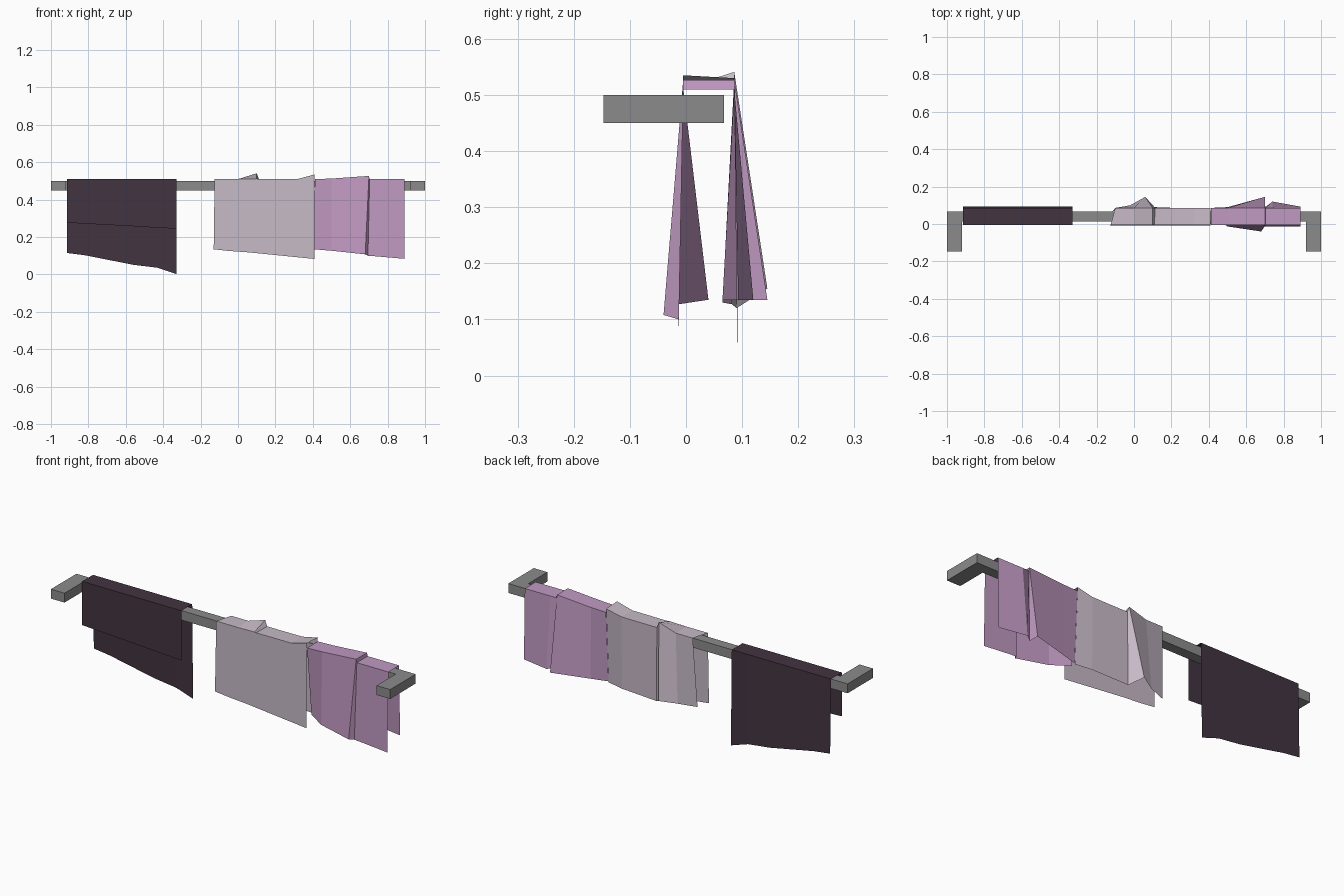
import bpy, bmesh


def material(name, rgb):
    m = bpy.data.materials.new(name)
    m.diffuse_color = (*rgb, 1)
    return m


GREY = material("rail grey", (0.26, 0.26, 0.26))
DARK = material("dark plum", (0.055, 0.034, 0.052))
PALE = material("pale mauve", (0.57, 0.49, 0.57))
PINK = material("orchid pink", (0.53, 0.32, 0.54))


def finish(bm, name, mat):
    me = bpy.data.meshes.new(name)
    bm.to_mesh(me)
    bm.free()
    me.materials.append(mat)
    bpy.context.collection.objects.link(bpy.data.objects.new(name, me))


def prism(name, outline, z0, z1, mat):
    bm = bmesh.new()
    face = bm.faces.new([bm.verts.new((x, y, z0)) for x, y in outline])
    ext = bmesh.ops.extrude_face_region(bm, geom=[face])
    bmesh.ops.translate(bm, vec=(0, 0, z1 - z0),
                        verts=[g for g in ext["geom"] if isinstance(g, bmesh.types.BMVert)])
    bmesh.ops.recalc_face_normals(bm, faces=bm.faces)
    finish(bm, name, mat)


FRONT, BACK = -0.005, 0.086    # towel fold lines over the rail


def towel(name, mat, columns):
    """Each column: front hem, (front x, front z, back x, back z) of the top, back hem."""
    bm = bmesh.new()
    rows = []
    for hem_f, (xf, zf, xb, zb), hem_b in columns:
        pts = (hem_f, (xf, FRONT, zf), (xb, BACK, zb), hem_b)
        rows.append([bm.verts.new(p) for p in pts])
    for a, b in zip(rows, rows[1:]):
        for i in range(3):
            bm.faces.new((a[i], b[i], b[i + 1], a[i + 1]))
    finish(bm, name, mat)


# Rail with its two brackets, one U-shaped solid
half = [(1, 0.068), (1, -0.147), (0.92, -0.147), (0.92, 0.014)]
prism("towel_rail", half + [(-x, y) for x, y in reversed(half)], 0.45, 0.5, GREY)

# Dark towel: straight, short in front, long and slanted behind
towel("dark_towel", DARK, [
    ((x, FRONT, zf), (x, 0.51, x, 0.51), (x, 0.093, zb))
    for x, zf, zb in [(-0.915, 0.277, 0.115), (-0.82, 0.272, 0.103), (-0.56, 0.258, 0.052),
                      (-0.43, 0.25, 0.036), (-0.33, 0.245, 0.003)]])

# Pale towel: one pleat behind, raised right edge
towel("pale_towel", PALE, [
    ((-0.13, -0.008, 0.135), (-0.125, 0.51, -0.1, 0.51), (-0.115, 0.067, 0.14)),
    ((-0.05, -0.008, 0.126), (0, 0.51, 0, 0.51), (-0.02, 0.1, 0.145)),
    ((0.06, -0.008, 0.118), (0.1, 0.512, 0.1, 0.541), (0.06, 0.145, 0.155)),
    ((0.12, -0.008, 0.112), (0.11, 0.51, 0.112, 0.51), (0.11, 0.09, 0.12)),
    ((0.32, -0.008, 0.092), (0.32, 0.511, 0.32, 0.511), (0.32, 0.082, 0.127)),
    ((0.41, -0.008, 0.083), (0.41, 0.535, 0.41, 0.53), (0.41, 0.065, 0.13))])

# Pink towel: pleats in front and behind
towel("pink_towel", PINK, [
    ((0.405, 0.04, 0.135), (0.411, 0.51, 0.411, 0.51), (0.411, 0.065, 0.135)),
    ((0.5, -0.013, 0.127), (0.5, 0.513, 0.5, 0.513), (0.5, 0.09, 0.135)),
    ((0.68, -0.04, 0.108), (0.7, 0.527, 0.7, 0.527), (0.7, 0.145, 0.135)),
    ((0.695, -0.013, 0.1), (0.704, 0.51, 0.704, 0.51), (0.702, 0.09, 0.135)),
    ((0.74, -0.013, 0.097), (0.74, 0.51, 0.74, 0.51), (0.74, 0.12, 0.135)),
    ((0.89, -0.013, 0.084), (0.89, 0.51, 0.89, 0.51), (0.89, 0.093, 0.135))])
